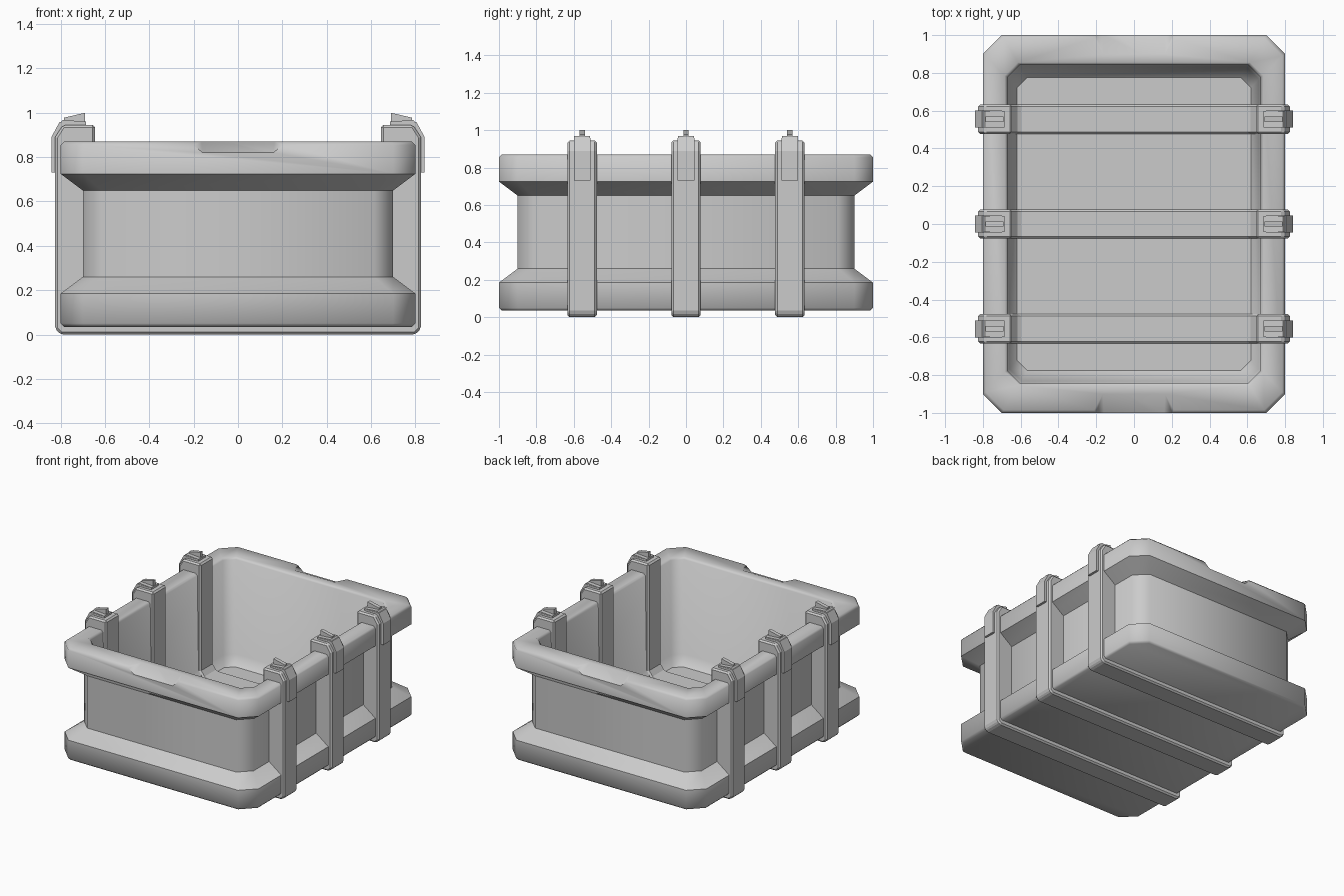
import bpy, bmesh
from math import radians

if "Cube" in bpy.data.objects:
    bpy.data.objects.remove(bpy.data.objects["Cube"])


def make_object(name, bm):
    bmesh.ops.recalc_face_normals(bm, faces=bm.faces)
    mesh = bpy.data.meshes.new(name)
    bm.to_mesh(mesh)
    bm.free()
    ob = bpy.data.objects.new(name, mesh)
    bpy.context.collection.objects.link(ob)
    return ob


def ring(bm, hx, hy, c, z):
    """Rectangle with cut corners, as eight vertices."""
    quarter = [(hx, hy - c), (hx - c, hy)]
    pts = (quarter + [(-x, y) for x, y in reversed(quarter)]
           + [(-x, -y) for x, y in quarter]
           + [(x, -y) for x, y in reversed(quarter)])
    return [bm.verts.new((x, y, z)) for x, y in pts]


def extrude_xz(name, pts, y, half, bevel=0.0):
    """Extrude an x/z outline along y."""
    bm = bmesh.new()
    a = [bm.verts.new((px, y - half, pz)) for px, pz in pts]
    b = [bm.verts.new((px, y + half, pz)) for px, pz in pts]
    bm.faces.new(a)
    bm.faces.new(b[::-1])
    n = len(pts)
    for i in range(n):
        j = (i + 1) % n
        bm.faces.new((a[i], b[i], b[j], a[j]))
    ob = make_object(name, bm)
    if bevel:
        mod = ob.modifiers.new("edge", 'BEVEL')
        mod.width = bevel
        mod.segments = 1
        mod.limit_method = 'ANGLE'
        mod.angle_limit = radians(40)
    return ob


# Tub: one skin from the underside, around the rim and down to the floor
sections = [
    (0.785, 0.985, 0.095, 0.035), (0.80, 1.00, 0.10, 0.05),
    (0.80, 1.00, 0.10, 0.185), (0.70, 0.90, 0.085, 0.26),
    (0.70, 0.90, 0.085, 0.65), (0.80, 1.00, 0.10, 0.725),
    (0.80, 1.00, 0.10, 0.855), (0.785, 0.985, 0.095, 0.87),
    (0.685, 0.855, 0.07, 0.87), (0.67, 0.842, 0.065, 0.855),
    (0.66, 0.832, 0.065, 0.155), (0.62, 0.775, 0.055, 0.09),
]
bm = bmesh.new()
rings = [ring(bm, *s) for s in sections]
for r0, r1 in zip(rings, rings[1:]):
    for i in range(8):
        j = (i + 1) % 8
        bm.faces.new((r0[i], r0[j], r1[j], r1[i]))
bm.faces.new(rings[0][::-1])
bm.faces.new(rings[-1])
tub = make_object("tub", bm)

# Sloped hand notches in the front and back rim
for label, s in (("front", -1), ("back", 1)):
    bm = bmesh.new()
    for x, y, z in ((0.157, 1.05, 0.795), (0.17, 0.80, 0.92), (0.307, 1.05, 0.92)):
        for m in (-1, 1):
            bm.verts.new((m * x, s * y, z))
    bmesh.ops.convex_hull(bm, input=bm.verts)
    cutter = make_object(label + "_notch_cutter", bm)
    cutter.hide_render = True
    cutter.hide_set(True)
    cutter.display_type = 'WIRE'
    mod = tub.modifiers.new(label + "_notch", 'BOOLEAN')
    mod.operation = 'DIFFERENCE'
    mod.solver = 'EXACT'
    mod.object = cutter

bpy.context.view_layer.objects.active = tub
tub.select_set(True)
for mod in list(tub.modifiers):
    bpy.ops.object.modifier_apply(modifier=mod.name)
bpy.ops.object.shade_smooth_by_angle(angle=radians(46))

# Bands wrapping the tub, each with a clip and a grip on both sides
half_band = [(0.80, 0.0), (0.825, 0.025), (0.825, 0.89), (0.79, 0.945),
             (0.645, 0.945), (0.645, 0.15), (0.61, 0.105)]
band = half_band + [(-x, z) for x, z in reversed(half_band)]
clip = [(0.842, 0.73), (0.842, 0.89), (0.805, 0.958), (0.70, 0.958),
        (0.70, 0.92), (0.78, 0.92), (0.80, 0.88), (0.80, 0.73)]
base = [(0.685, 0.93), (0.685, 0.96), (0.79, 0.968), (0.805, 0.95), (0.80, 0.93)]
grip = [(0.69, 0.94), (0.69, 1.0), (0.785, 0.978), (0.785, 0.94)]

for where, y in (("front", -0.555), ("middle", 0.0), ("back", 0.555)):
    extrude_xz(where + "_band", band, y, 0.078, 0.011)
    for side, m in (("left", -1), ("right", 1)):
        for part, pts, half in (("clip", clip, 0.045), ("grip_base", base, 0.043),
                                ("grip", grip, 0.014)):
            extrude_xz(f"{where}_{side}_{part}", [(m * x, z) for x, z in pts], y, half)
